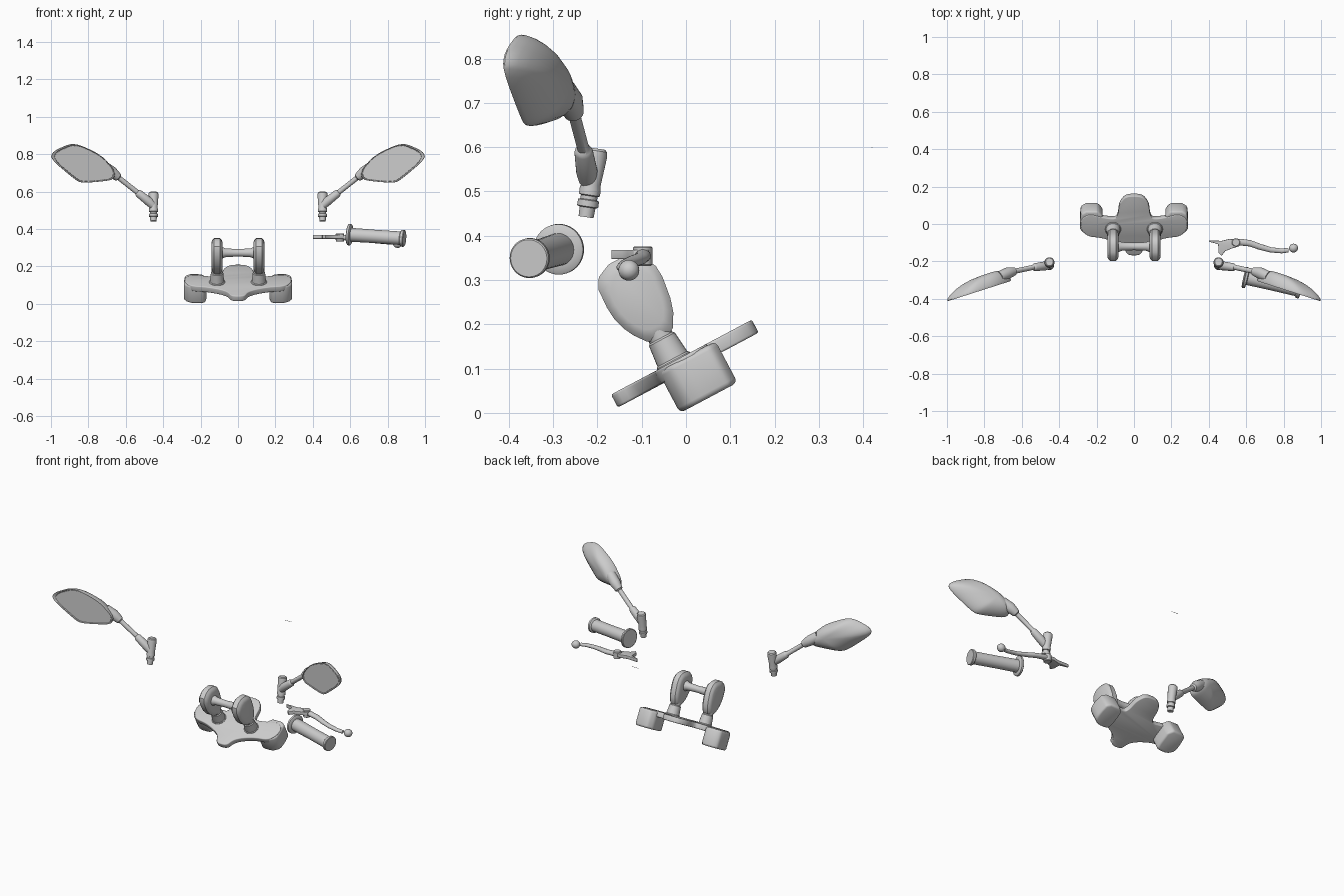
import bpy, bmesh
from math import sin, cos, pi, radians
from mathutils import Vector, Matrix

if "Cube" in bpy.data.objects:
    bpy.data.objects.remove(bpy.data.objects["Cube"])

TILT = Matrix.Rotation(radians(28), 3, 'X')  # steering head rake


def loft(name, rings, bevel=0.0):
    """Skin a list of equal-length closed rings and cap both ends."""
    bm = bmesh.new()
    vs = [[bm.verts.new(p) for p in r] for r in rings]
    n = len(rings[0])
    for a, b in zip(vs, vs[1:]):
        for i in range(n):
            bm.faces.new((a[i], a[(i + 1) % n], b[(i + 1) % n], b[i]))
    bm.faces.new(vs[0][::-1])
    bm.faces.new(vs[-1])
    bmesh.ops.recalc_face_normals(bm, faces=bm.faces)
    if bevel:
        edges = [e for e in bm.edges if e.calc_face_angle(0) > radians(40)]
        bmesh.ops.bevel(bm, geom=edges, offset=bevel, segments=3, profile=0.5,
                        affect='EDGES', clamp_overlap=True)
    me = bpy.data.meshes.new(name)
    bm.to_mesh(me)
    bm.free()
    ob = bpy.data.objects.new(name, me)
    bpy.context.collection.objects.link(ob)
    return ob


def sweep(name, stations, n=28, rot=None, flat=1.0):
    """Round tube through (x, y, z, radius) stations."""
    pts = [Vector(s[:3]) for s in stations]
    rings = []
    for i, p in enumerate(pts):
        t = pts[min(i + 1, len(pts) - 1)] - pts[max(i - 1, 0)]
        q = t.to_track_quat('Z', 'Y')
        r = stations[i][3]
        ring = [p + q @ Vector((r * cos(2 * pi * k / n), r * flat * sin(2 * pi * k / n), 0))
                for k in range(n)]
        rings.append([rot @ v for v in ring] if rot else ring)
    return loft(name, rings)


def rounded(pts, steps=2):
    """Corner-cut a closed 2D outline."""
    for _ in range(steps):
        out = []
        for i, a in enumerate(pts):
            b = pts[(i + 1) % len(pts)]
            out += [(a[0] * .78 + b[0] * .22, a[1] * .78 + b[1] * .22),
                    (a[0] * .22 + b[0] * .78, a[1] * .22 + b[1] * .78)]
        pts = out
    return pts


def slab(name, outline, lo, hi, bevel, rot=None):
    """Extrude an outline between two heights."""
    rot = rot or Matrix.Identity(3)
    return loft(name, [[rot @ Vector((x, y, h)) for x, y in outline] for h in (lo, hi)], bevel)


# Lower yoke plate with front and rear tongues
half = [(.035, -.13), (.055, -.08), (.10, -.05), (.17, -.025), (.25, -.015), (.285, .03),
        (.285, .09), (.24, .12), (.17, .10), (.10, .09), (.085, .12), (.08, .18), (.045, .23)]
plate = half + [(-x, y) for x, y in reversed(half)]
slab("yoke_plate", rounded(plate), .083, .116, .005, TILT)

for s, side in ((1, "right"), (-1, "left")):
    # Fork clamp blocks at the plate ends
    clamp = [(.168, .135), (.168, .0), (.19, -.012), (.25, -.012), (.287, .015),
             (.29, .06), (.282, .135)]
    slab(f"fork_clamp_{side}", [(s * x, y) for x, y in rounded(clamp, 1)], .006, .112, .012, TILT)

    # Handlebar risers: post and clamp head
    sweep(f"riser_post_{side}", [(s * .112, .03, w, r) for w, r in
          ((.10, .045), (.118, .042), (.122, .038), (.172, .033), (.176, .029), (.26, .027))],
          rot=TILT)
    head = [(.004, .175), (-.03, .22), (-.047, .275), (-.043, .357), (.016, .384),
            (.08, .357), (.10, .315), (.088, .226), (.058, .172)]
    head = rounded(head, 1)
    loft(f"riser_head_{side}", [[TILT @ Vector((s * x, .025 + (v - .025) * k, .28 + (w - .28) * k))
         for v, w in head] for x, k in
         ((.082, .72), (.087, .88), (.097, 1), (.128, 1), (.138, .88), (.143, .72))])

# Bar joining the two risers
sweep("riser_crossbar", [(x, .022, .297, r) for x, r in
      ((-.10, .034), (-.085, .031), (-.065, .023), (0, .02), (.065, .023), (.085, .031), (.10, .034))],
      rot=TILT)

# Right hand grip with flanges
a, b = Vector((.588, -.285, .370)), Vector((.89, -.355, .349))
sweep("hand_grip", [(*a.lerp(b, t), r) for t, r in
      ((0, .053), (.01, .057), (.045, .057), (.055, .053), (.062, .037), (.5, .0355),
       (.93, .036), (.94, .042), (.95, .045), (.99, .045), (1, .042))], n=40)

# Brake lever: blade with ball end, bracket and pivot
sweep("lever_blade", [(.52, -.10, .358, .018), (.57, -.097, .354, .018), (.62, -.103, .348, .017),
      (.67, -.121, .342, .016), (.73, -.138, .335, .014), (.79, -.144, .329, .013),
      (.825, -.140, .325, .012)], flat=.8)
sweep("lever_ball", [(.853 + .023 * cos(t), -.129 + .008 * cos(t), .322, .023 * sin(t) + .0005)
      for t in [pi - pi * k / 12 for k in range(13)]])
bracket = [(.40, -.094), (.45, -.108), (.452, -.155), (.468, -.170), (.488, -.145),
           (.52, -.132), (.565, -.118), (.565, -.084), (.51, -.08), (.47, -.09), (.40, -.088)]
slab("lever_bracket", bracket, .347, .368, .003)
sweep("lever_pivot", [(.545, -.098, z, r) for z, r in
      ((.332, .019), (.335, .022), (.373, .022), (.376, .019))])

# Mirrors, one each side
face = rounded([(.665, .662), (.745, .652), (.835, .646), (.87, .662), (1.003, .775),
                (.99, .815), (.90, .856), (.845, .85), (.73, .795), (.655, .71)])


def face_ring(s, k, d, cx=.77, cz=.74):
    ring = []
    for x, z in face:
        x, z = cx + (x - cx) * k, cz + (z - cz) * k
        ring.append((s * x, -.302 - .32 * (x - .65) + d, z))
    return ring


for s, side in ((1, "right"), (-1, "left")):
    # Housing shell with recessed glass at the front
    loft(f"mirror_housing_{side}", [face_ring(s, k, d) for k, d in
         ((.93, .006), (.95, .001), (.99, 0), (1, .004), (.99, .013), (.93, .030),
          (.82, .047), (.66, .063), (.46, .074), (.24, .079), (.06, .080))])
    loft(f"mirror_glass_{side}", [face_ring(s, k, d) for k, d in
         ((.92, .004), (.93, .010))])
    # Arm from the boss to the housing
    sweep(f"mirror_arm_{side}", [(s * x, y, z, r) for x, y, z, r in
          ((.455, -.222, .525, .020), (.475, -.224, .545, .024), (.53, -.231, .589, .021),
           (.536, -.232, .594, .018), (.54, -.232, .597, .0135), (.635, -.252, .672, .0135),
           (.64, -.253, .676, .022), (.655, -.257, .688, .026), (.675, -.263, .704, .031),
           (.72, -.283, .735, .030))])
    # Upright boss and stepped mounting stud
    sweep(f"mirror_boss_{side}", [(s * .452, -.226 + (z - .44) * .15, z, r) for z, r in
          ((.597, .020), (.592, .025), (.58, .027), (.515, .022), (.505, .024), (.492, .024),
           (.49, .019), (.482, .019), (.48, .024), (.466, .024), (.464, .018), (.442, .017))])

# Thin loose wire behind the bars
sweep("rear_wire", [(.03, .42, .60, .001), (.08, .42, .60, .001)], n=6)

for ob in bpy.context.scene.objects:
    ob.select_set(True)
    bpy.context.view_layer.objects.active = ob
bpy.ops.object.shade_smooth_by_angle(angle=radians(35))
